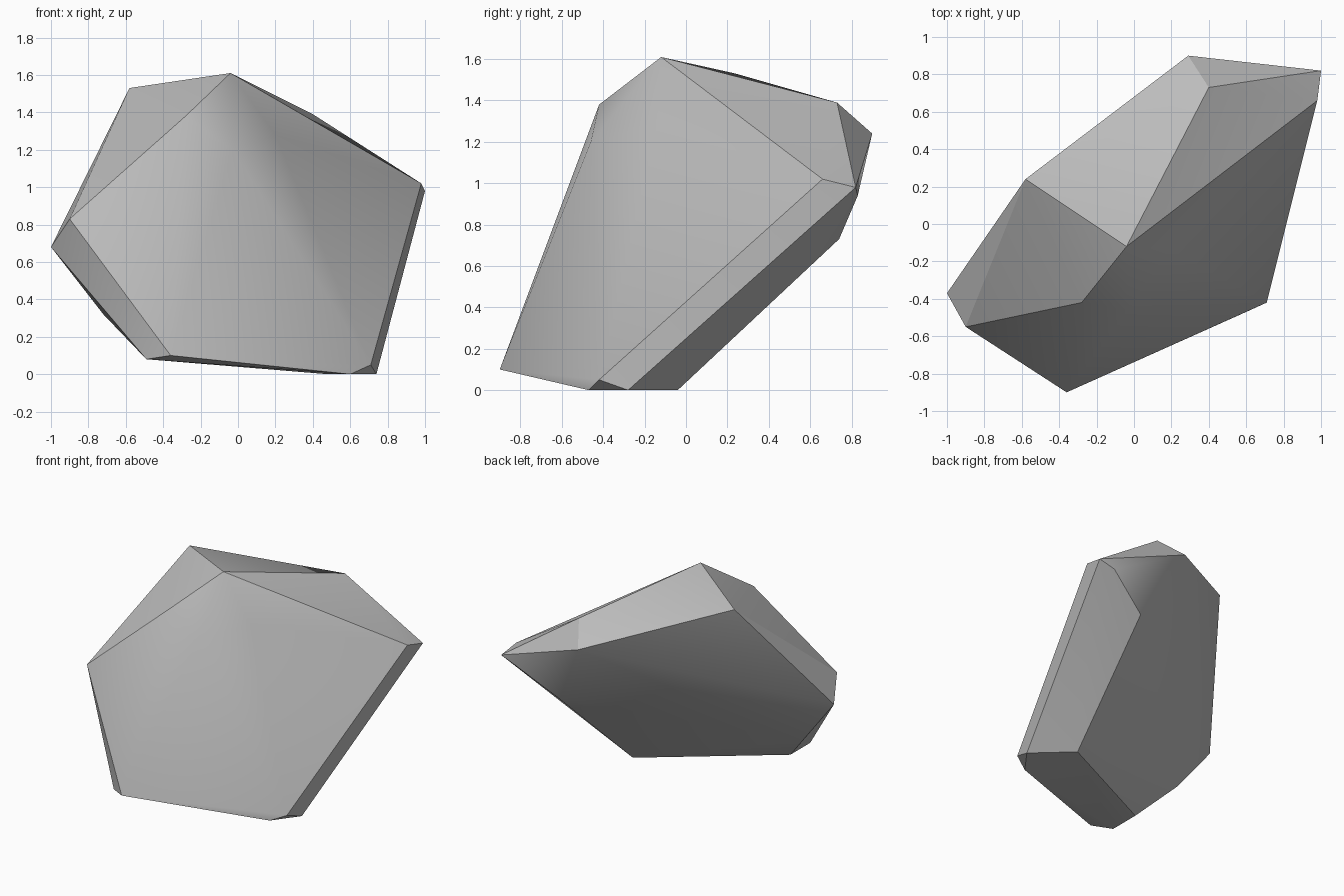
import bpy
import bmesh
from math import radians

cube = bpy.data.objects.get("Cube")
if cube:
    bpy.data.objects.remove(cube, do_unlink=True)

# Stone colour
stone = bpy.data.materials.new("grey_stone")
stone.use_nodes = True
grey = (0.5, 0.5, 0.5, 1)
stone.diffuse_color = grey
bsdf = next(n for n in stone.node_tree.nodes if n.type == "BSDF_PRINCIPLED")
bsdf.inputs["Base Color"].default_value = grey
bsdf.inputs["Roughness"].default_value = 0.9

# Corners of the boulder, by zone
crown = [(-.04, -.12, 1.61), (-.58, .24, 1.53), (-.28, -.42, 1.38),
         (.40, .73, 1.39), (.29, .90, 1.24)]
front_bulge = [(-.03, -.46, 1.20), (.20, -.14, 1.28)]
right_tip = [(-1, -.37, .68), (-.90, -.55, .83), (-.72, -.39, .32)]
left_tip = [(.98, .66, 1.02), (1, .82, .98), (.875, .83, .94), (.56, .74, .73)]
base = [(-.36, -.90, .10), (-.49, -.81, .08), (-.49, -.57, .08),
        (.71, -.42, .05), (.60, -.47, 0), (.74, -.28, 0), (.48, -.04, 0)]

# Wrap the corners in a convex skin
bm = bmesh.new()
for corner in crown + front_bulge + right_tip + left_tip + base:
    bm.verts.new(corner)
bmesh.ops.convex_hull(bm, input=bm.verts[:])
bmesh.ops.recalc_face_normals(bm, faces=bm.faces[:])
mesh = bpy.data.meshes.new("boulder")
bm.to_mesh(mesh)
bm.free()
mesh.materials.append(stone)

boulder = bpy.data.objects.new("boulder", mesh)
bpy.context.collection.objects.link(boulder)

# Soft slopes with crisp ridges
bpy.ops.object.select_all(action="DESELECT")
boulder.select_set(True)
bpy.context.view_layer.objects.active = boulder
bpy.ops.object.shade_smooth_by_angle(angle=radians(30))
